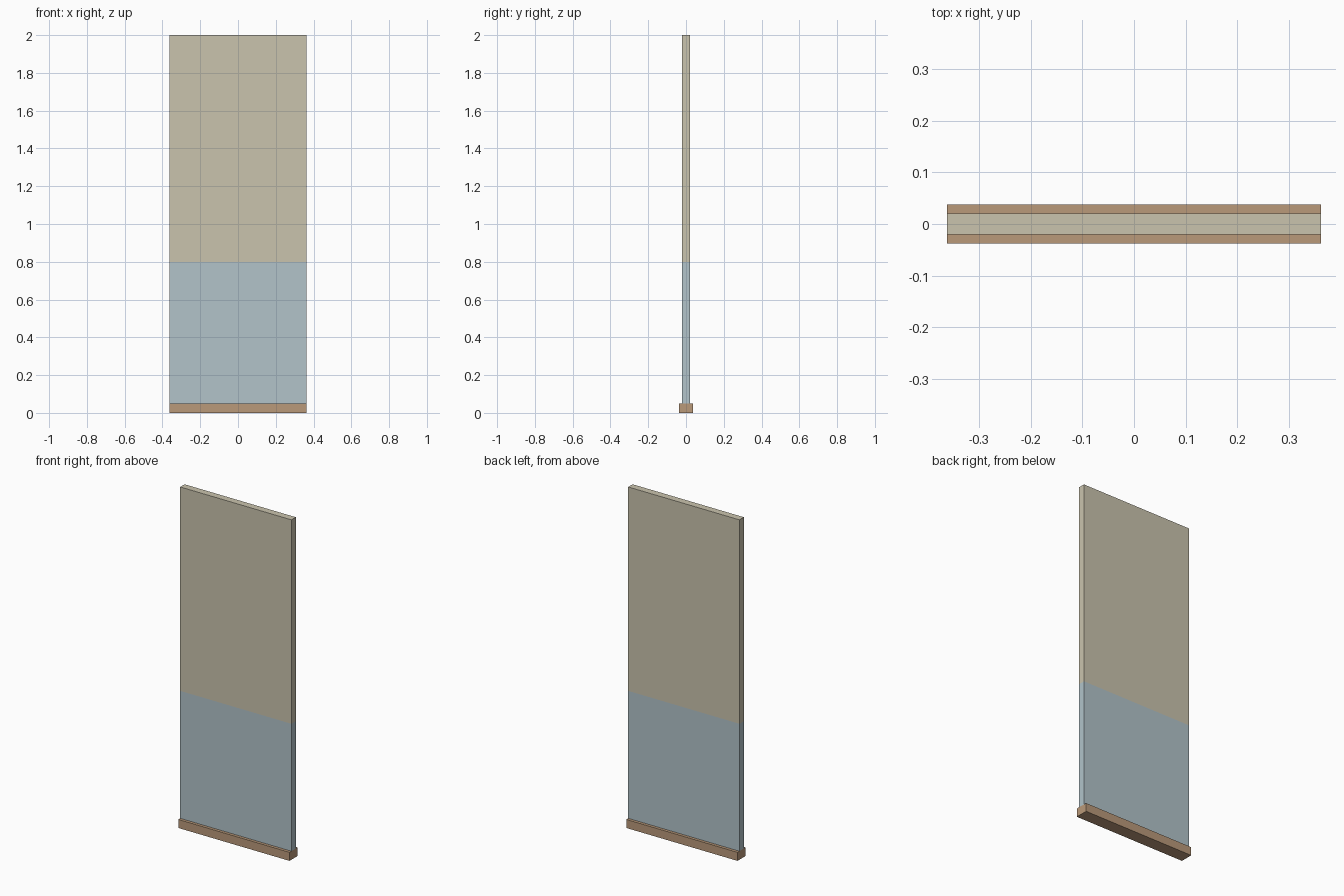
import bpy
import bmesh
from mathutils import Vector

cube = bpy.data.objects.get("Cube")
if cube:
    bpy.data.objects.remove(cube, do_unlink=True)


def material(name, rgb):
    mat = bpy.data.materials.new(name)
    mat.use_nodes = True
    color = (*rgb, 1)
    mat.diffuse_color = color
    mat.node_tree.nodes["Principled BSDF"].inputs["Base Color"].default_value = color
    return mat


def box(name, width, depth, bottom, top, mats, split=None):
    """Box centred in x and y; faces above the split height take the second material."""
    bm = bmesh.new()
    bmesh.ops.create_cube(bm, size=1)
    bmesh.ops.scale(bm, vec=(width, depth, top - bottom), verts=bm.verts)
    bmesh.ops.translate(bm, vec=(0, 0, (top + bottom) / 2), verts=bm.verts)
    if split is not None:
        bmesh.ops.bisect_plane(bm, geom=bm.verts[:] + bm.edges[:] + bm.faces[:],
                               plane_co=Vector((0, 0, split)), plane_no=Vector((0, 0, 1)))
        for face in bm.faces:
            face.material_index = int(face.calc_center_median().z > split)
    mesh = bpy.data.meshes.new(name)
    bm.to_mesh(mesh)
    bm.free()
    for mat in mats:
        mesh.materials.append(mat)
    obj = bpy.data.objects.new(name, mesh)
    bpy.context.collection.objects.link(obj)
    return obj


beige = material("beige paint", (0.59, 0.55, 0.42))
blue = material("pale blue paint", (0.445, 0.55, 0.59))
brown = material("brown wood", (0.49, 0.32, 0.195))

WIDTH = 0.724

# Two-tone wall panel standing on the skirting
box("wall_panel", WIDTH, 0.041, 0.05, 2.0, [blue, beige], split=0.8)

# Skirting board projecting on both sides
box("skirting_board", WIDTH, 0.076, 0.0, 0.05, [brown])
